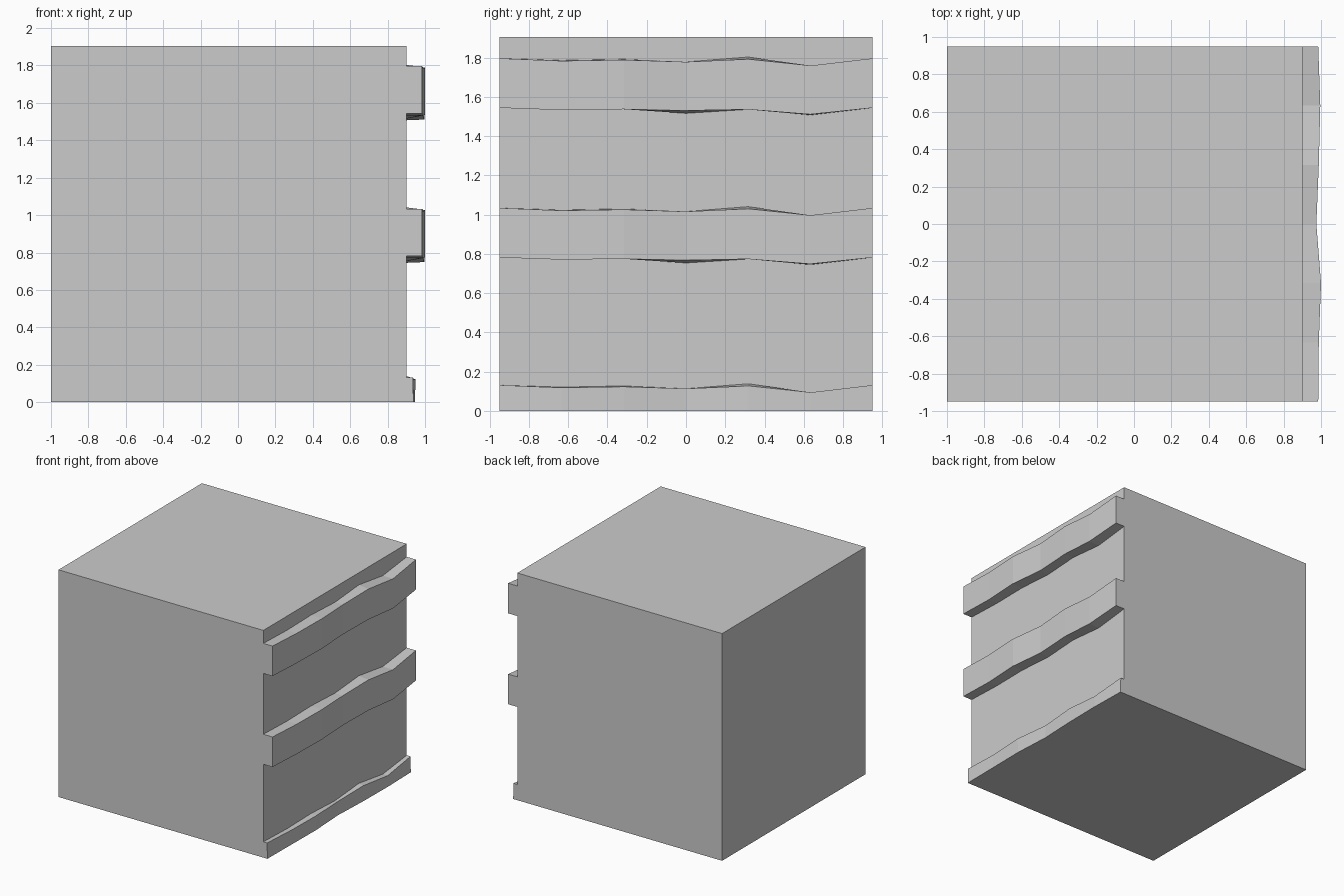
import bpy, bmesh

if "Cube" in bpy.data.objects:
    bpy.data.objects.remove(bpy.data.objects["Cube"])

# Stations along the cliff face, with wavy offsets at each one
W = 0.95
YS = [-W + i * 2 * W / 6 for i in range(7)]
TOP_IN = [0, -0.01, -0.004, -0.018, 0.007, -0.037, 0]
TOP_OUT = [0, -0.013, -0.008, -0.018, -0.004, -0.037, 0]
BOT_IN = [0, -0.011, -0.007, -0.028, -0.008, -0.037, 0]
BOT_OUT = [0, -0.011, -0.007, -0.014, -0.008, -0.033, 0]
REACH = [0.985, 0.988, 1.0, 0.975, 0.988, 0.996, 0.985]
FACE = 0.90


def section(i):
    """Cross-section (x, z) of the block with its two ledges and foot."""
    pts = [(-1, 0), (-1, 1.905), (FACE, 1.905)]
    for top, bottom in ((1.796, 1.544), (1.034, 0.782)):
        pts += [(FACE, top + TOP_IN[i]), (REACH[i], top + TOP_OUT[i]),
                (REACH[i], bottom + BOT_OUT[i]), (FACE, bottom + BOT_IN[i])]
    foot = REACH[i] - 0.05
    pts += [(FACE, 0.132 + TOP_IN[i]), (foot, 0.132 + TOP_OUT[i]),
            (min(foot + 0.003, 0.945), 0)]
    return pts


# Loft the sections into one solid cliff block
bm = bmesh.new()
rings = [[bm.verts.new((x, y, z)) for x, z in section(i)]
         for i, y in enumerate(YS)]
for a, b in zip(rings, rings[1:]):
    n = len(a)
    for k in range(n):
        bm.faces.new((a[k], a[(k + 1) % n], b[(k + 1) % n], b[k]))
bm.faces.new(rings[0])
bm.faces.new(rings[-1][::-1])
bmesh.ops.recalc_face_normals(bm, faces=bm.faces)

mesh = bpy.data.meshes.new("cliff_block")
bm.to_mesh(mesh)
bm.free()
block = bpy.data.objects.new("cliff_block", mesh)
bpy.context.collection.objects.link(block)
